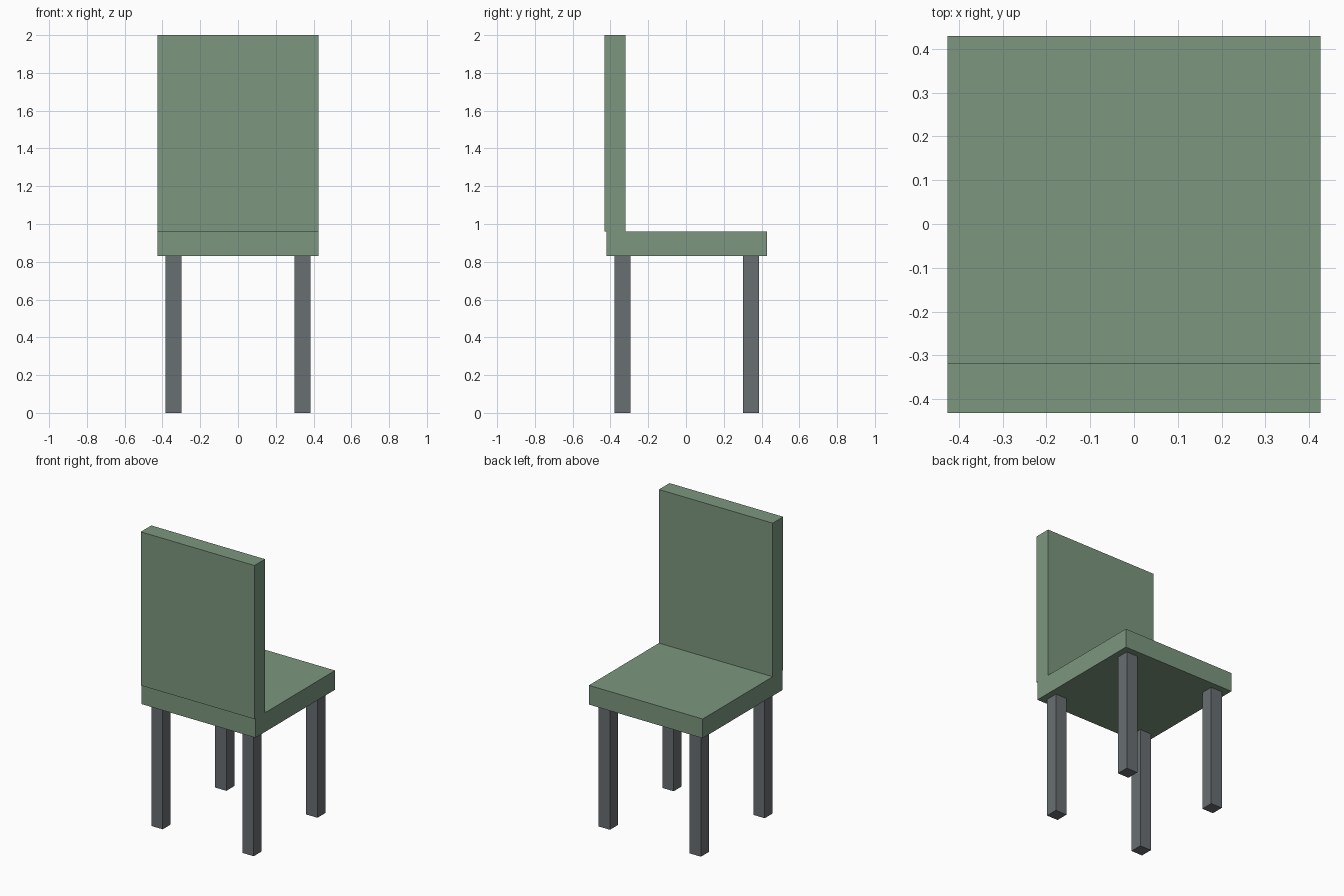
import bpy

default = bpy.data.objects.get("Cube")
if default:
    bpy.data.objects.remove(default, do_unlink=True)


def make_material(name, color):
    mat = bpy.data.materials.new(name)
    mat.use_nodes = True
    mat.diffuse_color = color
    mat.node_tree.nodes["Principled BSDF"].inputs["Base Color"].default_value = color
    return mat


def add_box(name, low, high, mat):
    """Box spanning two opposite corners."""
    center = [(a + b) / 2 for a, b in zip(low, high)]
    bpy.ops.mesh.primitive_cube_add(size=1, location=center)
    obj = bpy.context.object
    obj.name = name
    obj.scale = [b - a for a, b in zip(low, high)]
    bpy.ops.object.transform_apply(location=False, rotation=False, scale=True)
    obj.data.materials.append(mat)
    return obj


green = make_material("sage green", (0.20, 0.305, 0.21, 1))
grey = make_material("slate grey", (0.14, 0.156, 0.165, 1))

HALF_WIDTH = 0.426
SEAT_BOTTOM, SEAT_TOP = 0.83, 0.96
LEG = 0.085

# Seat slab and the upright backrest, which overhangs its rear edge slightly
add_box("seat", (-HALF_WIDTH, -0.422, SEAT_BOTTOM), (HALF_WIDTH, 0.43, SEAT_TOP), green)
add_box("backrest", (-HALF_WIDTH, -0.432, SEAT_TOP), (HALF_WIDTH, -0.319, 2), green)

# Four square legs
for side, x in (("left", 0.341), ("right", -0.341)):
    for end, y in (("backrest_end", -0.337), ("open_end", 0.345)):
        add_box(f"{side}_{end}_leg",
                (x - LEG / 2, y - LEG / 2, 0),
                (x + LEG / 2, y + LEG / 2, SEAT_BOTTOM), grey)
